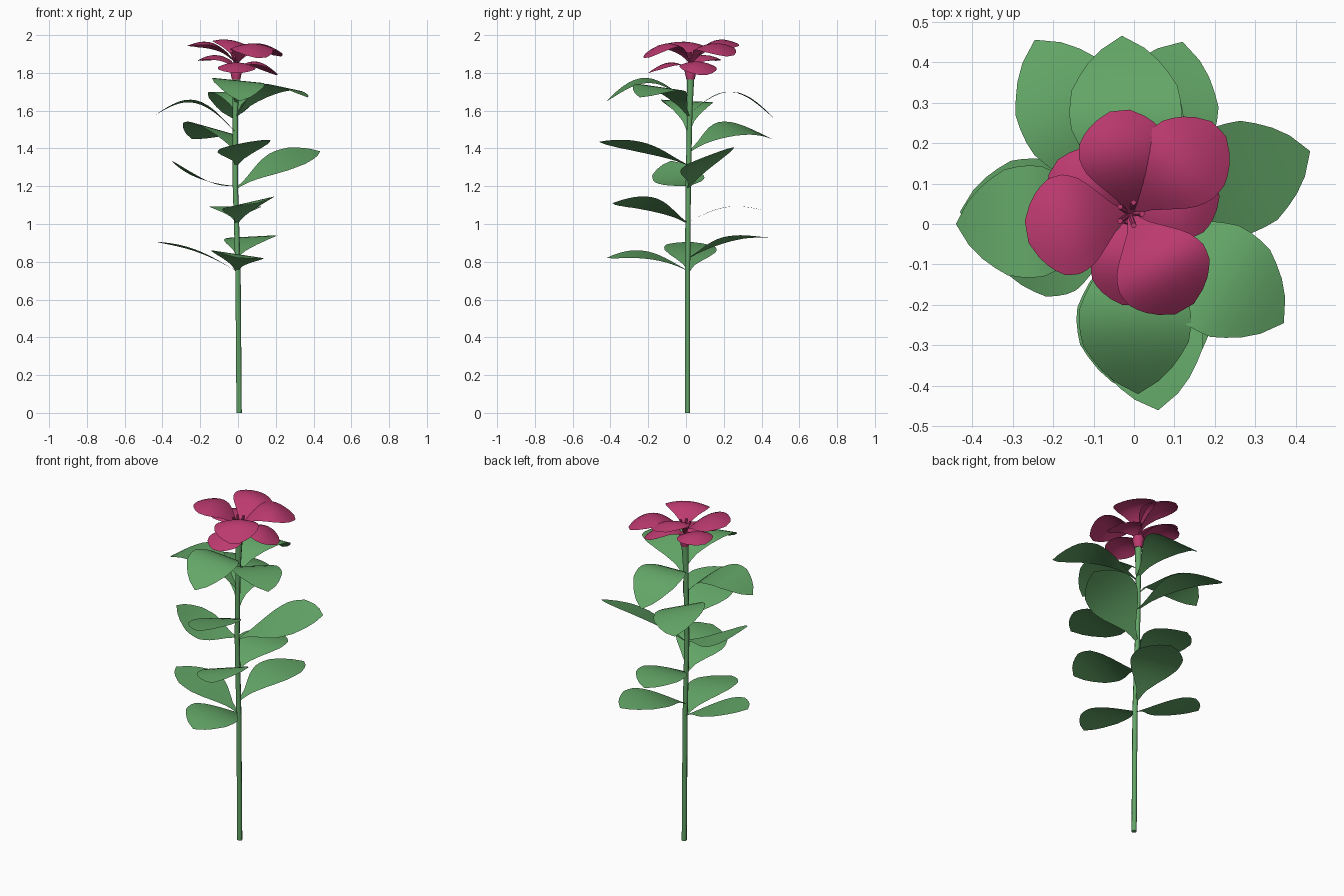
import bpy, bmesh, math
from mathutils import Vector

if "Cube" in bpy.data.objects:
    bpy.data.objects.remove(bpy.data.objects["Cube"])


def material(name, rgb):
    m = bpy.data.materials.new(name)
    m.use_nodes = True
    m.diffuse_color = (*rgb, 1)
    m.node_tree.nodes["Principled BSDF"].inputs["Base Color"].default_value = (*rgb, 1)
    return m


GREEN = material("leaf green", (0.125, 0.38, 0.135))
PINK = material("petal pink", (0.50, 0.042, 0.16))


def finish(name, bm, mat):
    mesh = bpy.data.meshes.new(name)
    bm.to_mesh(mesh)
    bm.free()
    ob = bpy.data.objects.new(name, mesh)
    bpy.context.collection.objects.link(ob)
    mesh.materials.append(mat)
    bpy.ops.object.select_all(action="DESELECT")
    ob.select_set(True)
    bpy.context.view_layer.objects.active = ob
    bpy.ops.object.shade_smooth_by_angle(angle=math.radians(50))
    return ob


def tube(name, rings, sides, mat):
    """Capped tube through (centre, radius) rings."""
    bm = bmesh.new()
    loops = []
    for centre, r in rings:
        loops.append([bm.verts.new(Vector(centre) + Vector(
            (r * math.cos(math.tau * i / sides), r * math.sin(math.tau * i / sides), 0)))
            for i in range(sides)])
    for a, b in zip(loops, loops[1:]):
        for i in range(sides):
            j = (i + 1) % sides
            bm.faces.new((a[i], a[j], b[j], b[i]))
    bm.faces.new(loops[0][::-1])
    bm.faces.new(loops[-1])
    return finish(name, bm, mat)


def sample(outline, t):
    """Linear lookup of the half-width along a blade."""
    for (t0, w0), (t1, w1) in zip(outline, outline[1:]):
        if t <= t1:
            return w0 + (w1 - w0) * (t - t0) / (t1 - t0)
    return outline[-1][1]


def blade(name, base, tip, arch, roll, half_width, outline, curl, mat):
    """Thin arched sheet from base to tip; roll tilts it sideways, curl drops its edges."""
    base, tip = Vector(base), Vector(tip)
    along = (tip - base)
    side = Vector((-along.y, along.x, 0)).normalized()
    steps, across = 14, 6
    bm = bmesh.new()
    rows = []
    for i in range(steps + 1):
        t = i / steps
        w = sample(outline, t) * half_width
        mid = base + along * t + Vector((0, 0, arch * math.sin(math.pi * t)))
        row = []
        for k in range(across + 1):
            s = 2 * k / across - 1
            p = mid + side * (s * w)
            p.z += roll * s * w - curl * (s * w / half_width) ** 2
            row.append(bm.verts.new(p))
        rows.append(row)
    for a, b in zip(rows, rows[1:]):
        for k in range(across):
            bm.faces.new((a[k], b[k], b[k + 1], a[k + 1]))
    bmesh.ops.remove_doubles(bm, verts=bm.verts, dist=0.0005)
    bmesh.ops.recalc_face_normals(bm, faces=bm.faces)
    if sum(f.normal.z for f in bm.faces) < 0:
        bmesh.ops.reverse_faces(bm, faces=bm.faces)
    return finish(name, bm, mat)


# Slightly bent stem
tube("stem", [((0.006, 0.008, 0), 0.014), ((0, 0.008, 0.75), 0.014),
              ((-0.014, 0.012, 1.2), 0.014), ((-0.014, 0.02, 1.6), 0.014),
              ((-0.01, 0.024, 1.78), 0.02)], 8, GREEN)

# Leaves: base height, tip, arch, roll
LEAF = [(0, .05), (.12, .17), (.25, .48), (.38, .8), (.5, .97), (.6, 1),
        (.72, .93), (.84, .68), (.93, .38), (1, 0)]
leaves = [
    (.75, (0, -.42, .82), .05, -.15),
    (.75, (-.43, .03, .905), .03, .05),
    (.82, (.12, .45, .925), .05, -.05),
    (1.0, (.10, -.39, 1.11), .05, .22),
    (1.01, (-.02, .42, 1.07), .05, 0),
    (1.2, (-.35, -.08, 1.335), -.035, -.09),
    (1.19, (.435, .18, 1.385), .04, .33),
    (1.31, (.06, -.46, 1.435), .03, .17),
    (1.38, (-.245, .455, 1.45), .09, .25),
    (1.48, (-.44, 0, 1.575), .12, .05),
    (1.57, (.37, -.245, 1.67), .10, -.12),
    (1.58, (-.03, .465, 1.56), .13, 0),
    (1.64, (.01, -.42, 1.65), .115, -.1),
]
for n, (z, tip, arch, roll) in enumerate(leaves):
    blade(f"leaf_{n + 1}", (-.008, .014, z), tip, arch, roll, .14, LEAF, 0, GREEN)

# Petals: base height, tip, arch, roll, half-width
PETAL = [(0, .08), (.12, .2), (.25, .5), (.4, .84), (.55, 1), (.7, .98),
         (.83, .8), (.93, .52), (1, .22)]
petals = [
    (1.85, (-.265, -.02, 1.945), .06, .05, .125),
    (1.86, (-.035, .28, 1.95), .06, .2, .112),
    (1.85, (.21, .235, 1.89), .085, .1, .115),
    (1.85, (.125, -.21, 1.88), .09, .05, .12),
    (1.82, (-.005, -.20, 1.80), .045, 0, .10),
    (1.82, (-.20, .14, 1.865), .05, 0, .10),
    (1.82, (.205, .09, 1.79), .055, 0, .10),
]
for n, (z, tip, arch, roll, width) in enumerate(petals):
    blade(f"petal_{n + 1}", (-.01, .025, z), tip, arch, roll, width, PETAL, .025, PINK)

# Flower cup and its centre
tube("flower_cup", [((-.01, .024, 1.765), .022), ((-.01, .024, 1.82), .034),
                    ((-.01, .025, 1.84), .026)], 8, PINK)
for n in range(5):
    a = math.tau * n / 5
    end = (-.01 + .03 * math.cos(a), .025 + .03 * math.sin(a), 1.91)
    tube(f"stamen_{n + 1}", [((-.01, .025, 1.83), .005), (end, .007)], 6, PINK)
